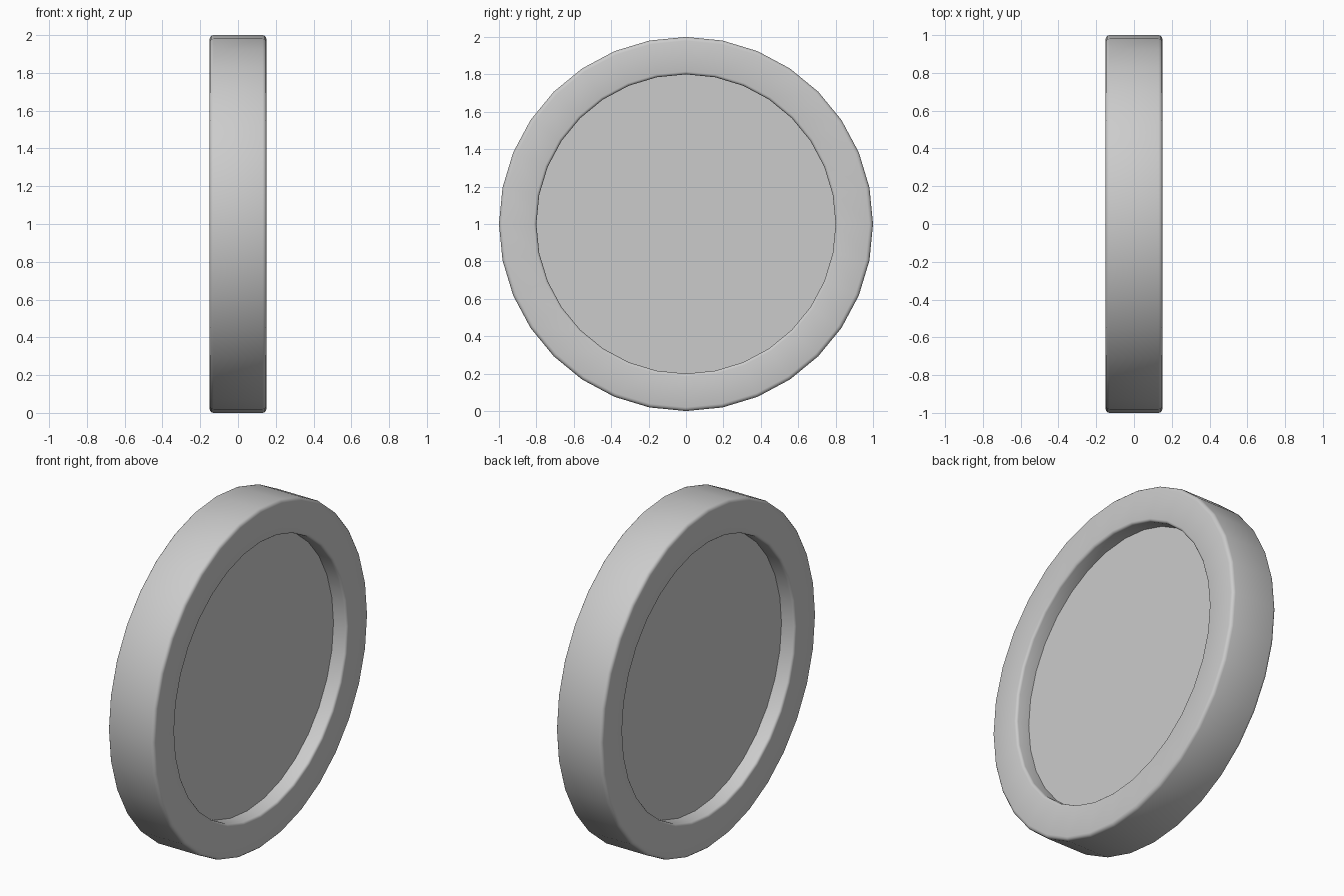
import bpy, bmesh, math

if "Cube" in bpy.data.objects:
    bpy.data.objects.remove(bpy.data.objects["Cube"])

SIDES = 32
BEVEL = 0.02


def arc(cx, cr, radius, a0, a1, steps=3):
    """Points (x, r) of a rounded corner."""
    out = []
    for i in range(steps + 1):
        a = math.radians(a0 + (a1 - a0) * i / steps)
        out.append((cx + radius * math.cos(a), cr + radius * math.sin(a)))
    return out


# Half profile: recessed floor, wall, rounded lip, rim face, rounded outer edge
half = [(0.062, 0.80)]
half += arc(0.135, 0.815, 0.015, -90, 0)
half += arc(0.15 - BEVEL, 1 - BEVEL, BEVEL, 0, 90)
profile = half + [(-x, r) for x, r in reversed(half)]

# Revolve the profile around the x axis, with a vertex at the top
bm = bmesh.new()
rings = []
for x, r in profile:
    rings.append([bm.verts.new((x, r * math.sin(2 * math.pi * i / SIDES),
                                1 + r * math.cos(2 * math.pi * i / SIDES)))
                  for i in range(SIDES)])
for a, b in zip(rings, rings[1:]):
    for i in range(SIDES):
        j = (i + 1) % SIDES
        bm.faces.new((a[i], a[j], b[j], b[i]))

# Recessed floors on both sides
bm.faces.new(rings[0])
bm.faces.new(rings[-1])
bmesh.ops.recalc_face_normals(bm, faces=bm.faces)

mesh = bpy.data.meshes.new("recessed_disc")
bm.to_mesh(mesh)
bm.free()
disc = bpy.data.objects.new("recessed_disc", mesh)
bpy.context.collection.objects.link(disc)

# Smooth shading with a crisp floor edge
bpy.context.view_layer.objects.active = disc
disc.select_set(True)
bpy.ops.object.shade_smooth_by_angle(angle=math.radians(35))
